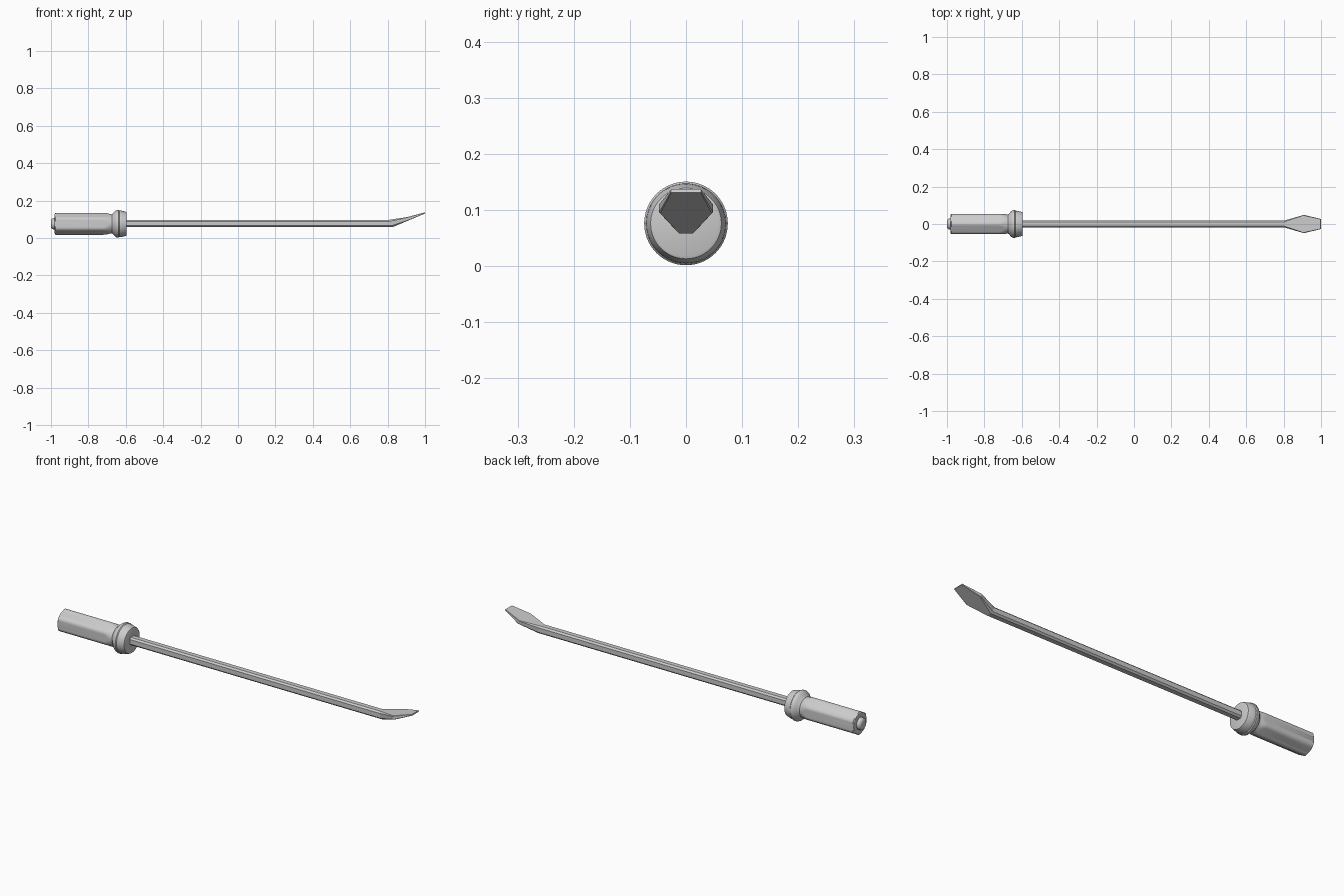
import bpy, bmesh
from math import pi, cos, sin

if "Cube" in bpy.data.objects:
    bpy.data.objects.remove(bpy.data.objects["Cube"])

CZ = 0.076  # height of the handle axis


def loft(name, rings, angle=30):
    """Skin a closed solid through rings of equal point count."""
    bm = bmesh.new()
    vs = [[bm.verts.new(p) for p in ring] for ring in rings]
    n = len(vs[0])
    for a, b in zip(vs, vs[1:]):
        for i in range(n):
            j = (i + 1) % n
            bm.faces.new((a[i], a[j], b[j], b[i]))
    bm.faces.new(vs[0])
    bm.faces.new(vs[-1])
    bmesh.ops.recalc_face_normals(bm, faces=bm.faces)
    me = bpy.data.meshes.new(name)
    bm.to_mesh(me)
    bm.free()
    ob = bpy.data.objects.new(name, me)
    bpy.context.collection.objects.link(ob)
    bpy.context.view_layer.objects.active = ob
    ob.select_set(True)
    if angle:
        bpy.ops.object.shade_smooth_by_angle(angle=angle * pi / 180)
    ob.select_set(False)
    return ob


def turned(name, profile, apothem=None, n=72, sides=6):
    """Lathe along x; apothem trims the round to flats."""
    rings = []
    for x, r in profile:
        ring = []
        for i in range(n):
            a = 2 * pi * i / n
            rr = r
            if apothem:
                d = (a + pi / sides) % (2 * pi / sides) - pi / sides
                rr = min(r, apothem / cos(d))
            ring.append((x, rr * cos(a), CZ + rr * sin(a)))
        rings.append(ring)
    return loft(name, rings)


# grip with flats fading into the round neck
turned("grip", [(-0.98, 0.052), (-0.976, 0.0585), (-0.72, 0.0585), (-0.71, 0.058),
                (-0.70, 0.0565), (-0.69, 0.054), (-0.68, 0.0515),
                (-0.67, 0.0505), (-0.655, 0.052)], apothem=0.0535)

# flared collar with a raised band
turned("collar", [(-0.675, 0.050), (-0.667, 0.057), (-0.659, 0.066), (-0.652, 0.072),
                  (-0.645, 0.0745), (-0.638, 0.0745), (-0.634, 0.071),
                  (-0.630, 0.071), (-0.622, 0.070), (-0.602, 0.065), (-0.597, 0.063),
                  (-0.595, 0.058)])

# striking cap at the end of the grip
turned("end_cap", [(-1.0, 0.018), (-0.998, 0.023), (-0.993, 0.028),
                   (-0.985, 0.030), (-0.97, 0.030)])


def section(xb, xt, wb, wt, zb, zt, c):
    """Chamfered rectangle; bottom and top may sit at different x."""
    pts = []
    for y, z in ((-wb + c, zb), (wb - c, zb), (wb, zb + c), (wt, zt - c),
                 (wt - c, zt), (-wt + c, zt), (-wt, zt - c), (-wb, zb + c)):
        t = (z - zb) / (zt - zb)
        pts.append((xb + (xt - xb) * t, y, z))
    return pts


# bar running into the upturned flat blade
loft("bar_and_blade", [
    section(-0.62, -0.62, 0.020, 0.020, 0.058, 0.097, 0.008),
    section(0.825, 0.805, 0.020, 0.020, 0.058, 0.097, 0.008),
    section(0.912, 0.905, 0.048, 0.048, 0.094, 0.112, 0.002),
    section(1.0, 0.998, 0.027, 0.027, 0.131, 0.137, 0.001)], angle=0)
